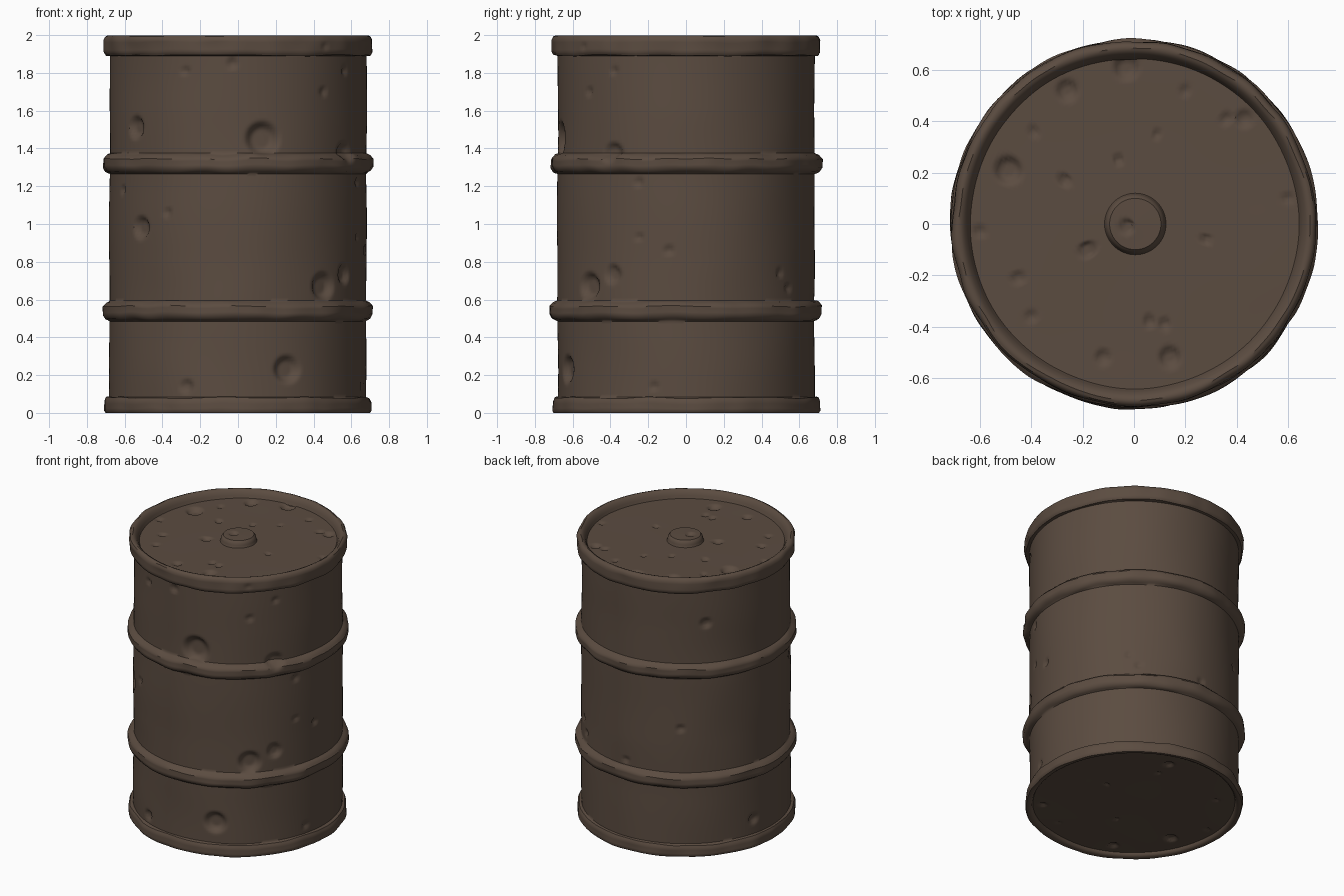
import bpy
import bmesh
import math
from mathutils import Vector, noise

STEP = 0.015        # mesh spacing along a profile
SEGMENTS = 280      # mesh divisions around the drum
BODY = 0.68         # radius of the plain wall

cube = bpy.data.objects.get("Cube")
if cube:
    bpy.data.objects.remove(cube, do_unlink=True)

rust = bpy.data.materials.new("dull brown metal")
rust.use_nodes = True
rust.diffuse_color = (0.105, 0.072, 0.052, 1)
shader = next(n for n in rust.node_tree.nodes if n.type == "BSDF_PRINCIPLED")
shader.inputs["Base Color"].default_value = rust.diffuse_color
shader.inputs["Roughness"].default_value = 0.8


def resample(profile):
    """Split a (radius, height) polyline into short even steps, keeping its corners."""
    points = [Vector(profile[0])]
    for a, b in zip(profile, profile[1:]):
        a, b = Vector(a), Vector(b)
        count = max(1, math.ceil((b - a).length / STEP))
        points += [a.lerp(b, i / count) for i in range(1, count + 1)]
    return points


def dented(point, dents, inward):
    """Push a point inward by every crater that covers it."""
    depth = 0
    for centre, size in dents:
        reach = size * 1.35
        distance = (point - centre).length
        if distance < reach:
            t = min(1, (1 - distance / reach) * 2)
            depth = max(depth, size * 0.55 * t * t * (3 - 2 * t))
    return point + inward * depth


def lathe(name, profile, dents=(), axis=None, centre=(0, 0), segments=SEGMENTS):
    """Revolve a profile, roughen it and hammer in the dents; axis None means radial."""
    bm = bmesh.new()
    rings = []
    for r, z in resample(profile):
        if r < 0.001:
            rings.append([bm.verts.new((0, 0, z))] * segments)
            continue
        ring = []
        for i in range(segments):
            angle = math.tau * i / segments
            out = Vector((math.cos(angle), math.sin(angle), 0))
            p = out * r + Vector((0, 0, z))
            inward = axis or -out
            # Broad waviness everywhere, tighter battering on the raised bands
            rough = 0.007 * noise.noise(p * 2.5)
            if r > BODY + 0.005 and axis is None:
                chip = noise.noise(p * 7)
                rough += 0.009 * chip
                if 0.02 < z < 1.97:
                    p.z += 0.008 * noise.noise(p * 6 + Vector((9, 4, 2)))
            if axis:
                rough *= 0.5
            ring.append(bm.verts.new(dented(p, dents, inward) - inward * rough))
        rings.append(ring)
    for lower, upper in zip(rings, rings[1:]):
        for i in range(segments):
            j = (i + 1) % segments
            corners = dict.fromkeys((lower[i], lower[j], upper[j], upper[i]))
            bm.faces.new(list(corners))
    bmesh.ops.recalc_face_normals(bm, faces=bm.faces)
    mesh = bpy.data.meshes.new(name)
    bm.to_mesh(mesh)
    bm.free()
    mesh.materials.append(rust)
    obj = bpy.data.objects.new(name, mesh)
    obj.location = (centre[0], centre[1], 0)
    bpy.context.collection.objects.link(obj)
    bpy.ops.object.select_all(action="DESELECT")
    obj.select_set(True)
    bpy.context.view_layer.objects.active = obj
    bpy.ops.object.shade_smooth_by_angle(angle=math.radians(42))
    return obj


def rib(z):
    """Profile of a rolled hoop around the wall."""
    return [(BODY, z - 0.055), (0.705, z - 0.042), (0.718, z - 0.02),
            (0.718, z + 0.025), (0.70, z + 0.045), (BODY, z + 0.055)]


def wall(u):
    """Distance from the axis plane to the wall at offset u."""
    return math.sqrt(max(0, BODY * BODY - u * u))


# Dents in the wall: front ones by (x, z, size), side ones by (y, z, size)
front = [(.13, 1.45, .075), (-.54, 1.51, .05), (-.51, .98, .05), (-.37, 1.06, .02),
         (-.28, 1.81, .02), (-.03, 1.85, .025), (.45, .67, .06), (.56, .73, .04),
         (.26, .23, .06), (-.27, .14, .03), (-.61, 1.18, .02), (.45, 1.7, .02),
         (.22, .54, .02), (.56, 1.37, .05), (.44, 1.94, .03)]
side = [(-.09, .86, .022), (-.25, .93, .018), (-.25, 1.22, .02), (-.38, 1.81, .02),
        (.54, .66, .02), (-.17, .14, .02), (-.39, .75, .03)]
# Back ones by (degrees, z, size)
back = [(122, .91, .022), (136, 1.66, .03), (165, .19, .03), (47, .74, .02), (90, .63, .02)]

wall_dents = [(Vector((x, -wall(x), z)), s) for x, z, s in front]
wall_dents += [(Vector((wall(y), y, z)), s) for y, z, s in side]
wall_dents += [(Vector((BODY * math.cos(math.radians(a)),
                        BODY * math.sin(math.radians(a)), z)), s) for a, z, s in back]

# Wall with its two hoops and both rolled rims
drum_profile = (
    [(0.655, 0.03), (0.665, 0.008), (0.68, 0), (0.70, 0), (0.708, 0.012),
     (0.706, 0.06), (0.697, 0.08), (BODY, 0.085)]
    + rib(0.54) + rib(1.32)
    + [(BODY, 1.89), (0.70, 1.893), (0.71, 1.91), (0.71, 1.975), (0.70, 1.993),
       (0.685, 1.999), (0.67, 1.993), (0.655, 1.975), (0.64, 1.94)])
lathe("drum_wall", drum_profile, wall_dents)

# Sunken lid, dents by (x, y, size)
LID = 1.945
lid_marks = [(-.26, .52, .035), (-.39, .36, .018), (-.49, .21, .045), (-.27, .17, .022),
             (-.06, .25, .018), (.09, .35, .015), (.2, .52, .018), (.36, .41, .02),
             (.43, .41, .028), (.6, .1, .018), (.28, -.06, .018), (-.18, -.1, .028),
             (-.6, -.03, .02), (-.45, -.21, .022), (-.4, -.36, .02), (.06, -.38, .02),
             (.12, -.39, .02), (-.12, -.52, .025), (.14, -.52, .035), (-.03, .61, .04)]
down = Vector((0, 0, -1))
lathe("lid", [(0.648, LID), (0, LID)],
      [(Vector((x, y, LID)), s) for x, y, s in lid_marks], down)

# Recessed base, marked like the lid
BASE = 0.025
lathe("base", [(0, BASE), (0.66, BASE)],
      [(Vector((x, -y, BASE)), s * 0.8) for x, y, s in lid_marks[::2]], -down)

# Bung cap in the middle of the lid
lathe("bung_cap", [(0.125, LID - 0.01), (0.118, LID + 0.004), (0.112, LID + 0.03),
                   (0.10, LID + 0.045), (0, LID + 0.047)],
      [(Vector((-.03, -.01, LID + 0.047)), 0.025)], down, (0.005, 0), 64)
